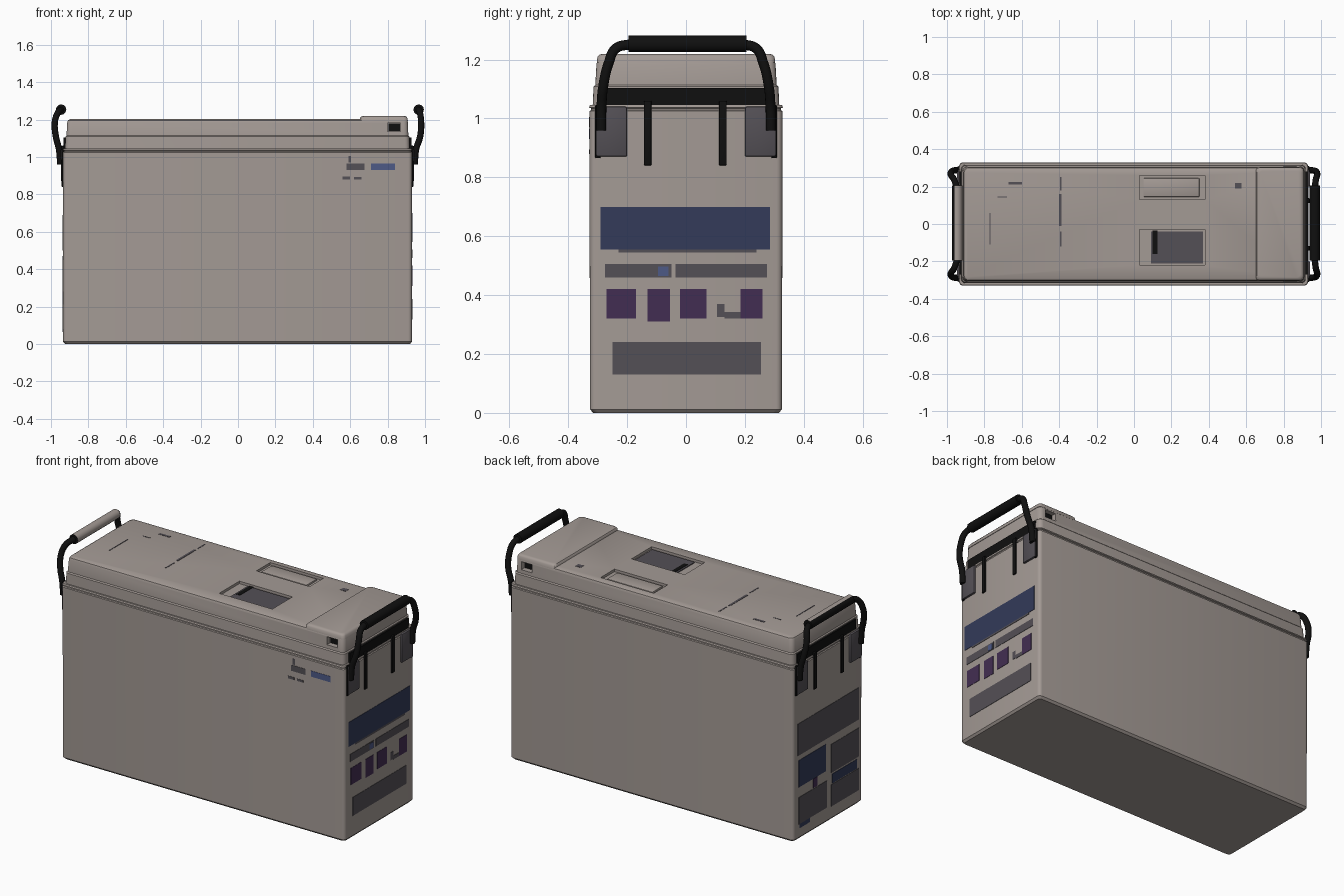
import bpy, bmesh, math
from mathutils import Vector

if "Cube" in bpy.data.objects:
    bpy.data.objects.remove(bpy.data.objects["Cube"])


def material(name, rgb):
    m = bpy.data.materials.new(name)
    m.diffuse_color = (*rgb, 1)
    m.use_nodes = True
    m.node_tree.nodes["Principled BSDF"].inputs["Base Color"].default_value = m.diffuse_color
    return m


SHELL = material("warm grey", (0.37, 0.325, 0.30))
GREY = material("label grey", (0.088, 0.08, 0.092))
NAVY = material("navy", (0.033, 0.043, 0.10))
BLUE = material("blue", (0.075, 0.10, 0.24))
PURPLE = material("purple", (0.055, 0.027, 0.085))
BLACK = material("black", (0.005, 0.005, 0.005))


def finish(name, bm, mat, smooth=True):
    bmesh.ops.recalc_face_normals(bm, faces=bm.faces)
    me = bpy.data.meshes.new(name)
    bm.to_mesh(me)
    bm.free()
    ob = bpy.data.objects.new(name, me)
    bpy.context.collection.objects.link(ob)
    me.materials.append(mat)
    if smooth:
        smooth_ob(ob)
    return ob


def select(ob):
    bpy.ops.object.select_all(action='DESELECT')
    ob.select_set(True)
    bpy.context.view_layer.objects.active = ob


def smooth_ob(ob):
    select(ob)
    bpy.ops.object.shade_smooth_by_angle(angle=math.radians(35))


def add_box(bm, x0, x1, y0, y1, z0, z1):
    vs = bmesh.ops.create_cube(bm, size=1)["verts"]
    for v in vs:
        v.co = Vector(((x0 + x1) / 2 + v.co.x * (x1 - x0),
                       (y0 + y1) / 2 + v.co.y * (y1 - y0),
                       (z0 + z1) / 2 + v.co.z * (z1 - z0)))


def box(name, dims, mat, bevel=0):
    bm = bmesh.new()
    add_box(bm, *dims)
    if bevel:
        bmesh.ops.bevel(bm, geom=bm.edges[:], offset=bevel, segments=2,
                        affect='EDGES', profile=0.5)
    return finish(name, bm, mat, bevel > 0)


def loft(name, rings, radius, mat):
    """Stack of rounded rectangles: each ring is (z, x0, x1, half depth)."""
    bm = bmesh.new()
    loops = []
    for z, x0, x1, h in rings:
        loop = []
        for k, (cx, cy) in enumerate([(x1 - radius, h - radius), (x0 + radius, h - radius),
                                      (x0 + radius, radius - h), (x1 - radius, radius - h)]):
            for i in range(5):
                a = math.pi / 2 * (k + i / 4)
                loop.append(bm.verts.new((cx + radius * math.cos(a),
                                          cy + radius * math.sin(a), z)))
        loops.append(loop)
    for a, b in zip(loops, loops[1:]):
        for i in range(len(a)):
            j = (i + 1) % len(a)
            bm.faces.new((a[i], a[j], b[j], b[i]))
    bm.faces.new(loops[0][::-1])
    bm.faces.new(loops[-1])
    return finish(name, bm, mat)


def tube(name, pts, r, mat):
    cu = bpy.data.curves.new(name, 'CURVE')
    cu.dimensions = '3D'
    cu.bevel_depth, cu.bevel_resolution = r, 4
    cu.resolution_u, cu.use_fill_caps = 6, True
    sp = cu.splines.new('BEZIER')
    sp.bezier_points.add(len(pts) - 1)
    for p, co in zip(sp.bezier_points, pts):
        p.co = co
        p.handle_left_type = p.handle_right_type = 'AUTO'
    cu.materials.append(mat)
    ob = bpy.data.objects.new(name, cu)
    bpy.context.collection.objects.link(ob)
    select(ob)
    bpy.ops.object.convert(target='MESH')
    ob = bpy.context.object
    smooth_ob(ob)
    return ob


# Case with a narrow seam below the lid
loft("case", [(0, -0.925, 0.92, 0.315), (0.012, -0.935, 0.93, 0.326),
              (1.025, -0.935, 0.93, 0.328), (1.028, -0.93, 0.925, 0.322),
              (1.034, -0.93, 0.925, 0.322), (1.037, -0.935, 0.93, 0.329),
              (1.046, -0.933, 0.928, 0.326)], 0.02, SHELL)

# Stepped lid
lid = loft("lid", [(1.04, -0.925, 0.918, 0.317), (1.108, -0.922, 0.916, 0.314),
                   (1.114, -0.917, 0.911, 0.308), (1.185, -0.913, 0.908, 0.304),
                   (1.196, -0.908, 0.904, 0.30), (1.202, -0.896, 0.89, 0.289)], 0.025, SHELL)
bm = bmesh.new()
add_box(bm, 0.03, 0.38, 0.13, 0.26, 1.187, 1.3)
add_box(bm, 0.03, 0.38, -0.22, -0.03, 1.187, 1.3)
for s in (-1, 1):
    ys = sorted((s * 0.275, s * 0.4))
    add_box(bm, 0.80, 0.87, *ys, 1.135, 1.182)
cutter = finish("lid_cutter", bm, SHELL, False)
cutter.hide_render = True
mod = lid.modifiers.new("recesses", 'BOOLEAN')
mod.operation, mod.solver, mod.object = 'DIFFERENCE', 'EXACT', cutter
select(lid)
bpy.ops.object.modifier_apply(modifier=mod.name)
bpy.data.objects.remove(cutter)
smooth_ob(lid)

# Raised end of the lid
loft("terminal_cover", [(1.19, 0.65, 0.909, 0.303), (1.208, 0.652, 0.906, 0.301),
                        (1.216, 0.658, 0.90, 0.295), (1.219, 0.67, 0.89, 0.285)], 0.02, SHELL)
for s in (-1, 1):
    ys = sorted((s * 0.274, s * 0.280))
    box("cable_hole_back", (0.805, 0.865, *ys, 1.138, 1.179), BLACK)

# Top details
box("vent_block", (0.05, 0.35, 0.145, 0.245, 1.18, 1.197), SHELL, 0.005)
box("top_label", (0.09, 0.37, -0.21, -0.04, 1.185, 1.192), GREY)
box("top_label_bar", (0.10, 0.125, -0.16, -0.035, 1.187, 1.194), BLACK)
for x0, x1, y0, y1 in [(-0.402, -0.388, -0.01, 0.16), (-0.396, -0.388, -0.12, -0.04),
                       (-0.396, -0.388, 0.18, 0.25), (-0.772, -0.766, -0.11, 0.06),
                       (-0.67, -0.60, 0.21, 0.225), (0.54, 0.575, 0.19, 0.22),
                       (-0.73, -0.68, 0.142, 0.147)]:
    box("top_mark", (x0, x1, y0, y1, 1.198, 1.2035), GREY)

# Front markings
for x0, x1, z0, z1, m in [(0.58, 0.675, 0.93, 0.965, GREY), (0.71, 0.84, 0.93, 0.965, BLUE),
                          (0.56, 0.60, 0.88, 0.895, GREY), (0.62, 0.66, 0.88, 0.893, GREY),
                          (0.59, 0.605, 0.97, 1.005, GREY)]:
    box("front_mark", (x0, x1, -0.3295, -0.324, z0, z1), m)

# End labels: (y0, y1, z0, z1, colour)
right = [(-0.29, 0.285, 0.555, 0.70, NAVY), (-0.275, -0.05, 0.46, 0.505, GREY),
         (-0.035, 0.275, 0.46, 0.505, GREY), (-0.23, 0.24, 0.545, 0.556, GREY),
         (-0.27, -0.17, 0.32, 0.42, PURPLE), (-0.13, -0.055, 0.31, 0.42, PURPLE),
         (-0.02, 0.07, 0.32, 0.42, PURPLE), (0.185, 0.26, 0.32, 0.42, PURPLE),
         (0.13, 0.185, 0.32, 0.342, GREY), (0.105, 0.13, 0.325, 0.37, GREY),
         (-0.25, 0.255, 0.13, 0.24, GREY)]
left = [(-0.29, 0.285, 0.50, 0.69, GREY), (0.02, 0.275, 0.31, 0.47, NAVY),
        (-0.29, -0.03, 0.28, 0.45, GREY), (0.10, 0.14, 0.255, 0.308, PURPLE),
        (-0.27, -0.04, 0.215, 0.27, NAVY), (0.01, 0.275, 0.09, 0.25, GREY),
        (-0.29, -0.03, 0.08, 0.21, GREY), (0.17, 0.27, 0.065, 0.09, NAVY)]
for y0, y1, z0, z1, m in right:
    box("right_label", (0.926, 0.932, y0, y1, z0, z1), m)
for y0, y1, z0, z1, m in left:
    box("left_label", (-0.937, -0.931, y0, y1, z0, z1), m)
box("right_label_dot", (0.927, 0.9335, -0.095, -0.06, 0.465, 0.498), BLUE)

# Handles and their fittings at both ends
for s, tag, wall in ((1, "right", 0.93), (-1, "left", 0.935)):
    def span(a, b):
        return sorted((s * (wall + a), s * (wall + b)))
    box(tag + "_lid_band", (*span(-0.03, -0.003), -0.27, 0.28, 1.046, 1.103), BLACK)
    for y in (-0.13, 0.125):
        box(tag + "_strap", (*span(-0.01, 0.008), y - 0.013, y + 0.013, 0.84, 1.06), BLACK, 0.004)
    grip_x = 0.966 if s > 0 else 0.946
    for side in (-1, 1):
        ys = sorted((side * 0.20, side * 0.305))
        box(tag + "_handle_pad", (*span(-0.01, 0.012), *ys, 0.87, 1.04), GREY, 0.006)
        ys = sorted((side * 0.290, side * 0.309))
        box(tag + "_pad_edge", (*span(-0.01, 0.008), *ys, 0.865, 1.045), BLACK, 0.004)
        path = [(wall + 0.015, 0.288, 0.96), (wall + 0.022, 0.287, 1.04),
                (0.974, 0.281, 1.11), (0.979, 0.262, 1.19),
                ((grip_x + 0.979) / 2, 0.238, 1.238), (grip_x, 0.19, 1.252)]
        tube(tag + "_handle_arm", [(s * x, side * y, z) for x, y, z in path], 0.017, BLACK)
    grip = tube(tag + "_handle_grip", [(s * grip_x, -0.195, 1.253), (s * grip_x, 0.205, 1.253)],
                0.028, BLACK)
    if s < 0:  # inner side of the left grip is pale
        grip.data.materials.append(SHELL)
        for p in grip.data.polygons:
            if p.normal.x + 0.5 * p.normal.z > 0.1:
                p.material_index = 1
